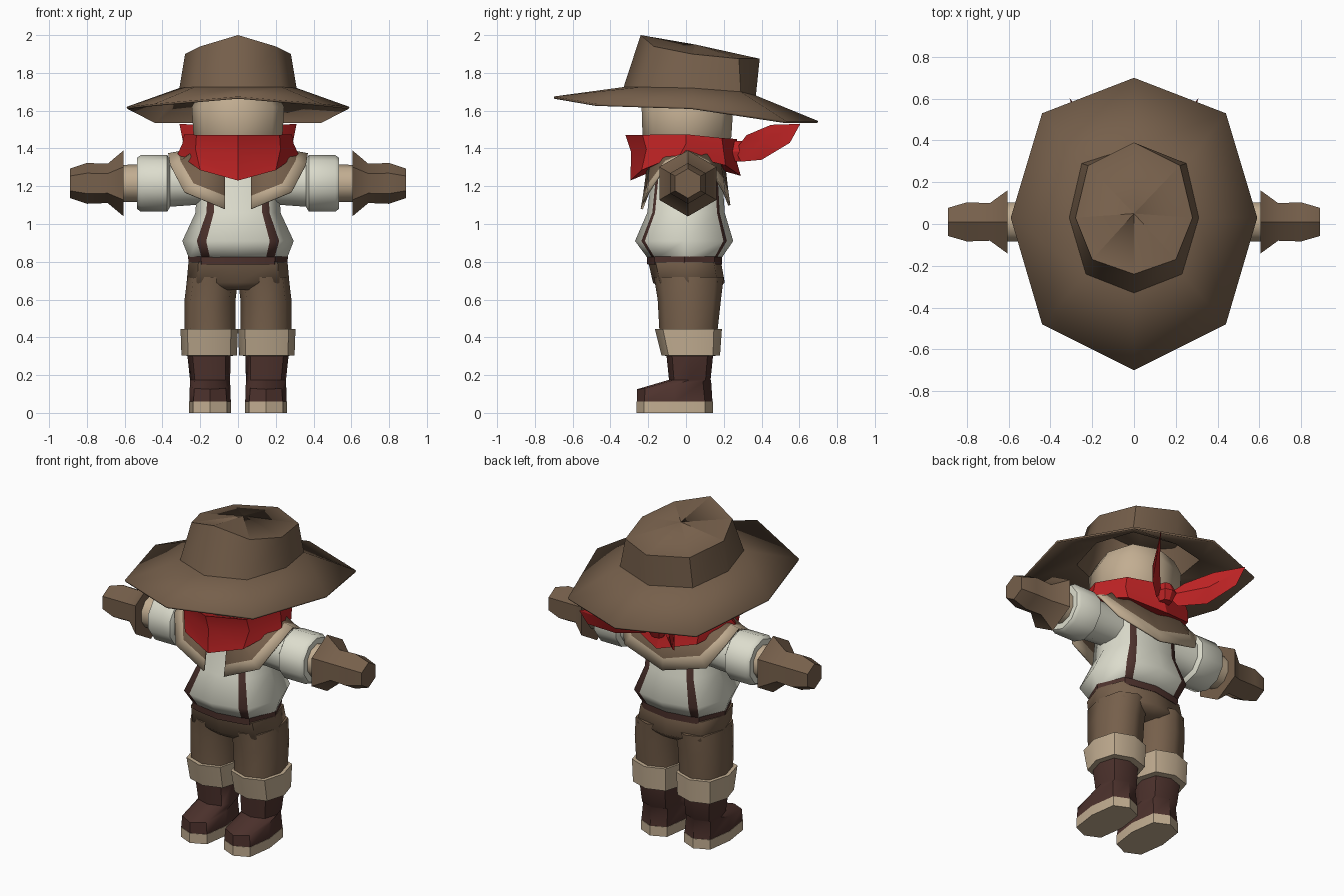
import bpy, bmesh, math

if "Cube" in bpy.data.objects:
    bpy.data.objects.remove(bpy.data.objects["Cube"])


def material(name, rgb):
    m = bpy.data.materials.new(name)
    m.diffuse_color = (*rgb, 1)
    m.use_nodes = True
    m.node_tree.nodes["Principled BSDF"].inputs["Base Color"].default_value = m.diffuse_color
    return m


BROWN = material("leather_brown", (0.18, 0.115, 0.07))
DARK = material("dark_brown", (0.075, 0.032, 0.026))
CREAM = material("cream_cloth", (0.72, 0.72, 0.61))
TAN = material("tan", (0.54, 0.42, 0.285))
RED = material("red_cloth", (0.52, 0.017, 0.018))


def make(name, verts, faces, mats, rule=None, angle=40, thick=0):
    me = bpy.data.meshes.new(name)
    me.from_pydata(verts, [], faces)
    for m in mats:
        me.materials.append(m)
    if rule:
        for i, p in enumerate(me.polygons):
            p.material_index = rule(i, p)
    bm = bmesh.new()
    bm.from_mesh(me)
    bmesh.ops.recalc_face_normals(bm, faces=bm.faces)
    bm.to_mesh(me)
    bm.free()
    me.shade_smooth()
    me.set_sharp_from_angle(angle=math.radians(angle))
    ob = bpy.data.objects.new(name, me)
    bpy.context.collection.objects.link(ob)
    if thick:
        mod = ob.modifiers.new("thickness", 'SOLIDIFY')
        mod.thickness = thick
        mod.offset = -1
    return ob


def loft(name, rings, mats, closed=True, caps=(True, True), **kw):
    n = len(rings[0])
    verts = [p for r in rings for p in r]
    faces = []
    for a in range(len(rings) - 1):
        for i in range(n if closed else n - 1):
            j = (i + 1) % n
            faces.append((a * n + i, a * n + j, (a + 1) * n + j, (a + 1) * n + i))
    if caps[0]:
        faces.append(tuple(range(n)))
    if caps[1]:
        faces.append(tuple((len(rings) - 1) * n + i for i in range(n)))
    return make(name, verts, faces, mats, **kw)


def sym(half):
    """Mirror a front-to-back half outline across x = 0."""
    return half + [(-x, y, z) for x, y, z in reversed(half) if x > 1e-6]


def octa(z, cx, rx, y0, y1, k=0.76, tilt=0):
    """Eight-sided ring from y0 to y1; tilt lifts the back."""
    cy, ry = (y0 + y1) / 2, (y1 - y0) / 2
    pts = [(0, -1), (k, -k), (1, 0), (k, k), (0, 1), (-k, k), (-1, 0), (-k, -k)]
    return [(cx + a * rx, cy + b * ry, z + tilt * (b + 1) / 2) for a, b in pts]


def xring(x, r, n, cz=1.215, cy=0.01):
    return [(x, cy + r * math.sin(2 * math.pi * i / n), cz + r * math.cos(2 * math.pi * i / n))
            for i in range(n)]


# Hat: drooping brim, crown and sloped peak
brim = sym([(0, -.70, 1.675), (.44, -.48, 1.637), (.59, .03, 1.62), (.44, .53, 1.545), (0, .70, 1.545)])
base = sym([(0, -.33, 1.725), (.23, -.24, 1.725), (.31, .03, 1.72), (.25, .29, 1.70), (0, .37, 1.68)])
crown = sym([(0, -.24, 2.0), (.2, -.17, 1.94), (.28, .03, 1.90), (.22, .28, 1.875), (0, .39, 1.875)])
loft("hat", [brim, base, crown, [(0, .05, 1.95)] * 8], [BROWN], caps=(False, False),
     angle=50, thick=0.012)

# Head
loft("head", [octa(1.36, 0, .17, -.17, .17), octa(1.46, 0, .235, -.23, .24),
              octa(1.62, 0, .245, -.235, .25), octa(1.70, 0, .2, -.2, .22)], [TAN], angle=60)


# Shirt with strap columns coloured on its faces
def torso_ring(z, rx, y0, y1):
    cy, ry = (y0 + y1) / 2, (y1 - y0) / 2
    prof = [(0, -1), (.57, -.87), (.74, -.8), (1, 0), (.74, .8), (.57, .87), (0, 1)]
    return sym([(a * rx, cy + b * ry, z) for a, b in prof])


shirt_rings = [torso_ring(.815, .258, -.2, .185), torso_ring(.91, .295, -.27, .25),
               torso_ring(1.06, .225, -.205, .205), torso_ring(1.28, .215, -.18, .19),
               torso_ring(1.40, .14, -.14, .14)]
loft("shirt_with_straps", shirt_rings, [CREAM, DARK], angle=60,
     rule=lambda i, p: 1 if i < 48 and i % 12 in (1, 4, 7, 10) else 0)
loft("belt", [torso_ring(.785, .262, -.205, .19), torso_ring(.828, .264, -.207, .192)], [DARK])

# Shoulder yoke with tan border, open at the front
neck = [(.07, -.2, 1.36), (.13, -.17, 1.40), (.19, -.1, 1.42), (.2, 0, 1.42),
        (.19, .1, 1.42), (.13, .17, 1.40), (0, .2, 1.38)]
inner = [(.07, -.228, 1.15), (.235, -.2, 1.215), (.305, -.11, 1.335), (.315, .01, 1.385),
         (.305, .12, 1.335), (.235, .2, 1.24), (0, .225, 1.17)]
hem = [(.07, -.24, 1.08), (.285, -.205, 1.17), (.36, -.11, 1.315), (.37, .01, 1.375),
       (.36, .12, 1.315), (.28, .205, 1.175), (0, .235, 1.10)]
loft("shoulder_yoke", [sym(h) for h in (neck, inner, hem)], [BROWN, TAN], closed=False,
     caps=(False, False), angle=50, thick=0.012, rule=lambda i, p: 1 if i >= 12 else 0)

# Neckerchief with front and back points
lip = sym([(0, -.2, 1.43), (.15, -.15, 1.43), (.2, 0, 1.43), (.15, .15, 1.43), (0, .2, 1.42)])
top = sym([(0, -.32, 1.47), (.22, -.23, 1.472), (.285, 0, 1.475), (.21, .19, 1.455), (0, .27, 1.45)])
mid = sym([(0, -.29, 1.38), (.225, -.21, 1.395), (.295, 0, 1.425), (.23, .2, 1.38), (0, .26, 1.36)])
low = sym([(0, -.295, 1.23), (.2, -.235, 1.285), (.32, -.03, 1.37), (.22, .21, 1.31), (0, .29, 1.255)])
under = sym([(0, -.2, 1.27), (.14, -.16, 1.31), (.2, 0, 1.37), (.14, .15, 1.33), (0, .2, 1.28)])
loft("neckerchief", [lip, top, mid, low, under], [RED], caps=(False, False), angle=30)
loft("neckerchief_knot", [octa(1.33, 0, .035, .23, .31), octa(1.385, 0, .055, .23, .335),
                          octa(1.44, 0, .035, .23, .31)], [RED], angle=20)

# Hips
loft("trouser_hips", [octa(.65, 0, .2, -.13, .16, .85), octa(.69, 0, .272, -.175, .205, .8),
                      octa(.80, 0, .262, -.2, .185, .8)], [BROWN], angle=60)

for s, side in ((1, "right"), (-1, "left")):
    # Neckerchief tail: creased leaf
    pts = [(.02, .26, 1.39), (.10, .32, 1.47), (.21, .45, 1.525), (.31, .605, 1.53),
           (.29, .55, 1.43), (.20, .40, 1.34), (.08, .29, 1.33), (.2, .40, 1.435), (.18, .44, 1.425)]
    rim = [(i, (i + 1) % 7) for i in range(7)]
    make(side + "_neckerchief_tail", [(s * x, y, z) for x, y, z in pts],
         [(a, b, c) for c in (7, 8) for a, b in rim], [RED], angle=25)

    # Arm: sleeve, rolled cuff, forearm, glove with flared cuff
    def arm(name, spec, n, mat, ang=40):
        loft(side + name, [xring(s * x, r, n) for x, r in spec], [mat], angle=ang)
    arm("_sleeve", [(.12, .11), (.24, .115), (.38, .125)], 10, CREAM)
    arm("_sleeve_cuff", [(.36, .125), (.375, .15), (.515, .15), (.535, .135), (.535, .10)], 10, CREAM, 50)
    arm("_forearm", [(.5, .1), (.63, .098)], 10, TAN)
    arm("_glove", [(.605, .175), (.69, .104), (.80, .108), (.89, .078)], 6, BROWN, 45)

    # Leg, rolled trouser cuff, boot and sole
    c = s * .148
    loft(side + "_trouser_leg", [octa(.42, c, .135, -.14, .165), octa(.60, c, .135, -.15, .185),
                                 octa(.72, c * .9, .135, -.17, .2)], [BROWN], angle=60)
    loft(side + "_trouser_cuff", [octa(.30, c, .10, -.09, .13), octa(.305, c * 1.03, .147, -.13, .18),
                                  octa(.445, c * 1.03, .152, -.165, .19),
                                  octa(.445, c, .13, -.13, .16)], [TAN], angle=45)
    loft(side + "_boot", [octa(.06, c, .11, -.26, .14, .8), octa(.125, c, .107, -.26, .133, .78, .045),
                          octa(.175, c, .106, -.09, .13), octa(.32, c * 1.04, .116, -.105, .145)],
         [DARK], angle=45)
    loft(side + "_boot_sole", [octa(0, c, .112, -.262, .142, .8), octa(.06, c, .112, -.262, .142, .8)], [TAN])
